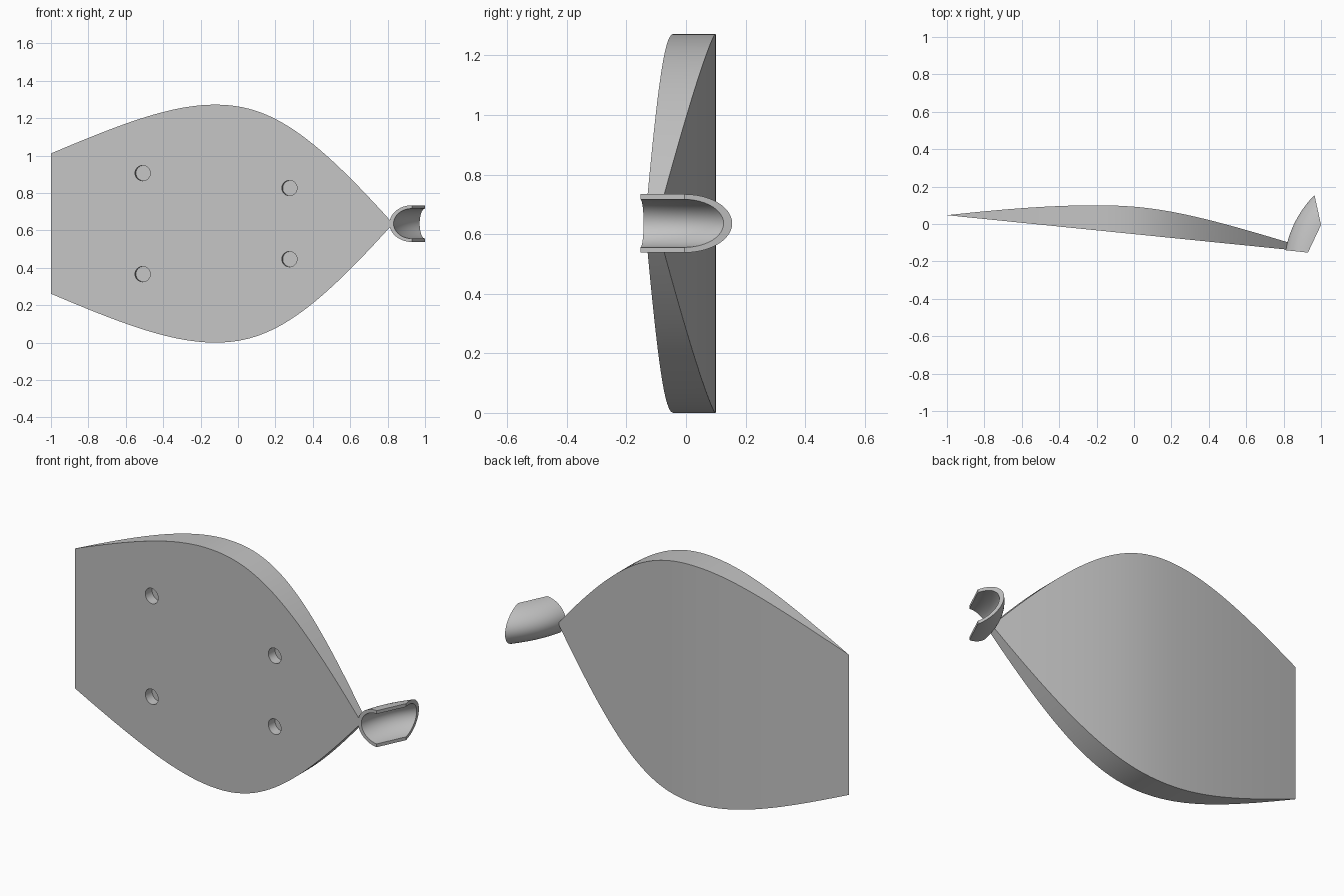
import bpy, bmesh, math
from mathutils import Vector
from mathutils.geometry import interpolate_bezier

cube = bpy.data.objects.get("Cube")
if cube:
    bpy.data.objects.remove(cube, do_unlink=True)

MID_Z = 0.636
grey = bpy.data.materials.new("light grey")
grey.use_nodes = True
grey.diffuse_color = (0.55, 0.55, 0.55, 1)
grey.node_tree.nodes["Principled BSDF"].inputs["Base Color"].default_value = grey.diffuse_color


def make_object(name, bm):
    bmesh.ops.remove_doubles(bm, verts=bm.verts, dist=1e-5)
    bmesh.ops.recalc_face_normals(bm, faces=bm.faces)
    mesh = bpy.data.meshes.new(name)
    bm.to_mesh(mesh)
    bm.free()
    mesh.materials.append(grey)
    obj = bpy.data.objects.new(name, mesh)
    bpy.context.collection.objects.link(obj)
    return obj


def curve(points, steps):
    """Sample two joined cubic segments given as seven control points."""
    pts = [Vector((x, y, 0)) for x, y in points]
    first = interpolate_bezier(*pts[:4], steps)
    return first + interpolate_bezier(*pts[3:], steps)[1:]


def loft(bm, rings):
    """Bridge closed rings of equal size and cap both ends."""
    rows = [[bm.verts.new(p) for p in ring] for ring in rings]
    n = len(rows[0])
    for a, b in zip(rows, rows[1:]):
        for i in range(n):
            j = (i + 1) % n
            bm.faces.new((a[i], a[j], b[j], b[i]))
    return rows


# Curves that shape the plate: half height and back surface along x
outline = curve([(-1, 0.375), (-0.6, 0.545), (-0.35, MID_Z), (-0.12, MID_Z),
                 (0.16, MID_Z), (0.38, 0.5), (0.82, 0.01)], 28)
back = curve([(-1, 0.047), (-0.7, 0.08), (-0.45, 0.1), (-0.2, 0.1),
              (0.1, 0.1), (0.3, 0.06), (0.83, -0.1)], 100)


def front_y(x):
    return 0.047 - 0.101 * (x + 1)


def back_y(x):
    for a, b in zip(back, back[1:]):
        if x <= b.x:
            return a.y + (b.y - a.y) * (x - a.x) / (b.x - a.x)
    return back[-1].y


# Wedge plate: flat front, curved back, knife edge on one side
bm = bmesh.new()
rings = []
for p in outline:
    f, b = front_y(p.x), back_y(p.x)
    rings.append([(p.x, f, MID_Z + p.y), (p.x, b, MID_Z + p.y),
                  (p.x, b, MID_Z - p.y), (p.x, f, MID_Z - p.y)])
rows = loft(bm, rings)
bm.faces.new(rows[-1])
# the start ring collapses to a single sharp edge
bmesh.ops.remove_doubles(bm, verts=bm.verts, dist=1e-4)
bmesh.ops.dissolve_degenerate(bm, edges=bm.edges, dist=1e-5)
plate = make_object("plate", bm)

# Blind screw holes square to the front face
inward = Vector((0.101, 1, 0)).normalized()
bm = bmesh.new()
for x, dz in ((-0.51, 0.27), (0.275, 0.19)):
    for side in (-1, 1):
        turn = inward.to_track_quat('Z', 'Y').to_matrix().to_4x4()
        turn.translation = Vector((x, front_y(x), MID_Z + side * dz))
        bmesh.ops.create_cone(bm, cap_ends=True, segments=32, radius1=0.041,
                              radius2=0.041, depth=0.1, matrix=turn)
cutter = make_object("hole_cutter", bm)
cutter.hide_render = True
cutter.hide_set(True)
cut = plate.modifiers.new("holes", 'BOOLEAN')
cut.operation = 'DIFFERENCE'
cut.solver = 'EXACT'
cut.object = cutter
bpy.context.view_layer.update()
cut_mesh = bpy.data.meshes.new_from_object(
    plate.evaluated_get(bpy.context.evaluated_depsgraph_get()))
plate.modifiers.clear()
plate.data = cut_mesh
bpy.data.objects.remove(cutter, do_unlink=True)

# Half-tube hook, open outwards, with slanted ends and a slight bow
near_rim, near_back = Vector((0.93, -0.153, 0)), Vector((0.81, -0.14, 0))
far_rim, far_back = Vector((1, -0.005, 0)), Vector((0.965, 0.155, 0))
bow = Vector((-0.9, 0.43, 0)) * 0.025
SEG, STEPS = 24, 12


def hook_point(angle, scale, s):
    w = math.sin(angle) * scale
    p = near_rim.lerp(near_back, w).lerp(far_rim.lerp(far_back, w), s)
    p += bow * w * 4 * s * (1 - s)
    p.z = MID_Z + 0.098 * scale * math.cos(angle)
    return p


bm = bmesh.new()
angles = [math.pi * i / SEG for i in range(SEG + 1)]
rings = []
for k in range(STEPS + 1):
    s = k / STEPS
    rings.append([hook_point(a, 1, s) for a in angles]
                 + [hook_point(a, 0.82, s) for a in reversed(angles)])
rows = loft(bm, rings)
for row in (rows[0], rows[-1]):
    for i in range(SEG):
        bm.faces.new((row[i], row[i + 1], row[-2 - i], row[-1 - i]))
hook = make_object("hook", bm)

# Smooth curved surfaces, keep crisp edges
bpy.ops.object.select_all(action='DESELECT')
for obj in (plate, hook):
    obj.select_set(True)
bpy.context.view_layer.objects.active = plate
bpy.ops.object.shade_smooth_by_angle(angle=math.radians(25))
